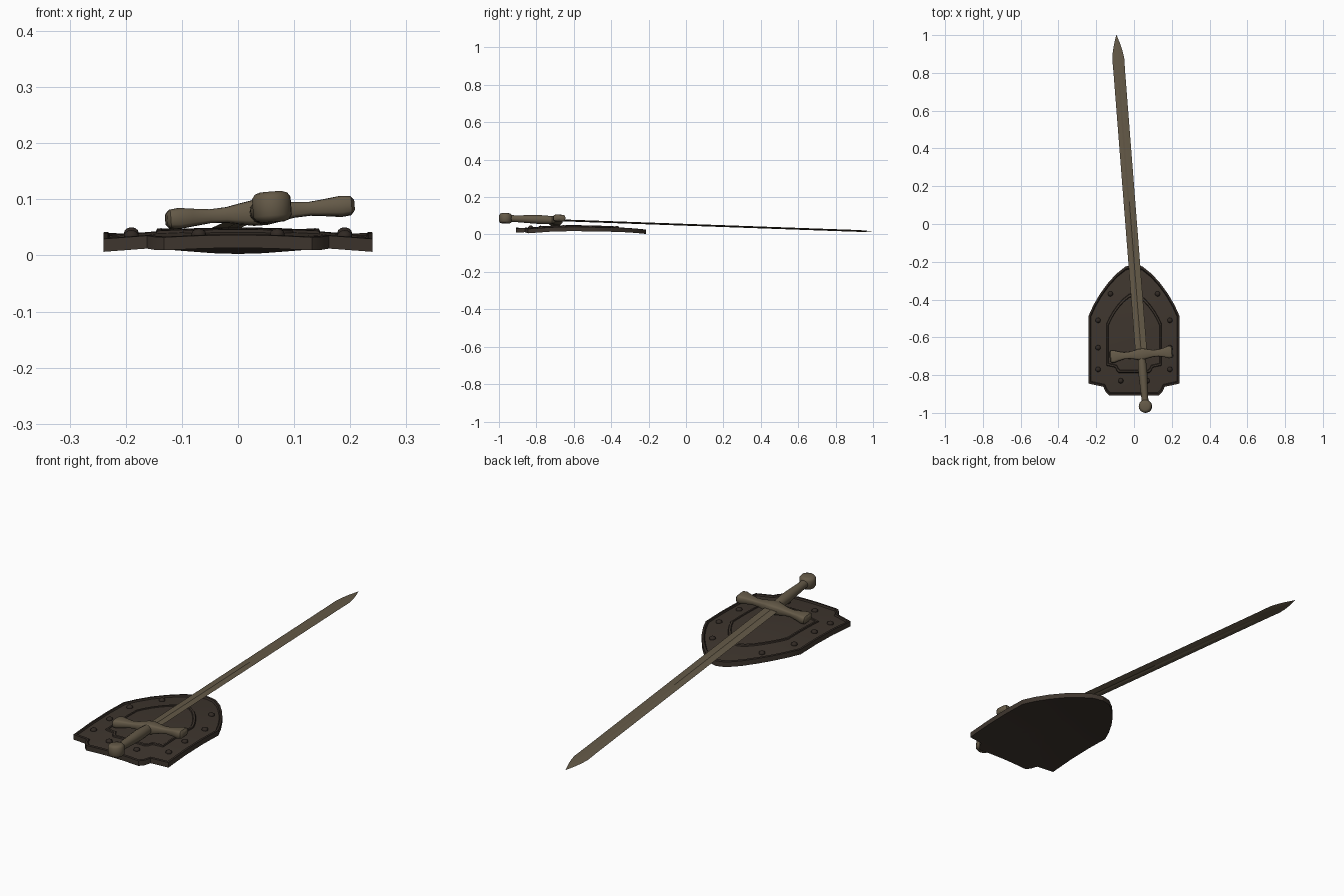
import bpy, bmesh, math
from mathutils import Matrix, Vector

if "Cube" in bpy.data.objects:
    bpy.data.objects.remove(bpy.data.objects["Cube"])


def material(name, rgb):
    m = bpy.data.materials.new(name)
    m.diffuse_color = (*rgb, 1)
    m.use_nodes = True
    m.node_tree.nodes["Principled BSDF"].inputs["Base Color"].default_value = m.diffuse_color
    return m


WOOD = material("dark brown", (0.048, 0.036, 0.027))
TRIM = material("blackened trim", (0.030, 0.022, 0.017))
METAL = material("aged bronze", (0.128, 0.101, 0.064))


def finish(name, bm, mats, angle=35, matrix=None):
    """Turn a bmesh into a named, shaded object."""
    bmesh.ops.recalc_face_normals(bm, faces=bm.faces)
    if matrix:
        bm.transform(matrix)
    me = bpy.data.meshes.new(name)
    bm.to_mesh(me)
    bm.free()
    ob = bpy.data.objects.new(name, me)
    bpy.context.collection.objects.link(ob)
    for m in mats:
        me.materials.append(m)
    bpy.ops.object.select_all(action='DESELECT')
    ob.select_set(True)
    bpy.context.view_layer.objects.active = ob
    bpy.ops.object.shade_smooth_by_angle(angle=math.radians(angle))
    return ob


def loft(rings, dark_bands=()):
    """Skin closed rings of equal length and cap both ends."""
    bm = bmesh.new()
    loops = [[bm.verts.new(p) for p in ring] for ring in rings]
    n = len(loops[0])
    for k in range(len(loops) - 1):
        a, b = loops[k], loops[k + 1]
        for i in range(n):
            j = (i + 1) % n
            f = bm.faces.new((a[i], a[j], b[j], b[i]))
            f.material_index = 1 if k in dark_bands else 0
    bm.faces.new(loops[0])
    bm.faces.new(loops[-1])
    return bm


# ---- Shield: concentric outlines draped over a shallow dome ----
def dome(x, y):
    return 0.032 - 0.24 * x * x - 0.196 * (y + 0.6) ** 2


half = [(0, -.213), (.045, -.225), (.095, -.265), (.14, -.315), (.18, -.37),
        (.215, -.43), (.24, -.485), (.24, -.6), (.24, -.72), (.24, -.845),
        (.162, -.862), (.15, -.89), (.132, -.908), (.06, -.908), (0, -.908)]
outline = half + [(-x, y) for x, y in half[-2:0:-1]]


def shield_ring(scale, lift):
    pts = [(x * scale, -.6 + (y + .6) * scale) for x, y in outline]
    return [(x, y, dome(x, y) + lift) for x, y in pts]


layers = [(.04, 0), (.35, 0), (.7, 0), (1, 0),          # back
          (1, .023), (.965, .023), (.95, .016),          # rim
          (.78, .016), (.61, .016),                      # riveted band
          (.6, .021), (.57, .021), (.56, .018),          # inner border
          (.3, .018), (.04, .018)]                       # centre panel
finish("shield", loft([shield_ring(*l) for l in layers], {4, 5, 8, 10}),
       [WOOD, TRIM], 25)

# Rivets around the band
for i, (x, y) in enumerate([(.125, -.37), (.19, -.51), (.19, -.655),
                            (.19, -.77), (.07, -.83)]):
    for side in (-1, 1):
        bm = bmesh.new()
        bmesh.ops.create_uvsphere(bm, u_segments=10, v_segments=6, radius=.014)
        place = Matrix.Translation((x * side, y, dome(x, y) + .017))
        finish(f"rivet_{i}_{'left' if side < 0 else 'right'}", bm, [TRIM], 60,
               place @ Matrix.Diagonal((1, 1, .75, 1)))

# ---- Sword: local y runs to the tip, origin at the guard ----
along = Vector((-.0782, 1, -.0357)).normalized()
across = Vector((1, .0782, .075))
across = (across - along * across.dot(along)).normalized()
up = across.cross(along)
SWORD = Matrix.Translation((.039, -.69, .0765)) @ \
    Matrix((across, along, up)).transposed().to_4x4()


# Blade with a shallow central fuller
def blade_ring(y, w, fuller):
    t = .0042 * min(1, w / .02)
    upper = [(-w, 0), (-w * .3, t), (0, t * fuller), (w * .3, t), (w, 0)]
    lower = [(x, -z) for x, z in upper[-2:0:-1]]
    return [(x, y, z) for x, z in upper + lower]


finish("blade", loft([blade_ring(*r) for r in [
    (0, .031, .3), (.8, .031, .3), (1.42, .031, .3), (1.5, .031, 1.1),
    (1.57, .032, 1.1), (1.61, .026, 1.1), (1.65, .016, 1.1),
    (1.697, .0008, 1.1)]]), [METAL], 15, SWORD)


# Rounded-square cross-section used by the guard
def rounded(a, b, n=16, power=.5):
    out = []
    for i in range(n):
        c, s = math.cos(math.tau * i / n), math.sin(math.tau * i / n)
        out.append((a * math.copysign(abs(c) ** power, c),
                    b * math.copysign(abs(s) ** power, s)))
    return out


# Crossguard: flared ends, slim necks and a thicker middle
arm = [(.168, .024, .010), (.162, .032, .017), (.145, .033, .019),
       (.122, .025, .016), (.09, .018, .0125), (.06, .019, .014),
       (.035, .024, .019), (.012, .030, .023)]
stations = [(-x, a, b) for x, a, b in arm] + arm[::-1]
finish("crossguard", loft([[(x, y, z) for y, z in rounded(a, b)]
                           for x, a, b in stations]), [METAL], 40, SWORD)

# Grip
grip = [(-.255, .018), (-.215, .0185), (-.15, .0215), (-.09, .024),
        (-.045, .022), (0, .019)]
finish("grip", loft([[(x, y, z) for x, z in rounded(r, r, 14, 1)]
                     for y, r in grip]), [METAL], 40, SWORD)

# Pommel: a rounded upright disc
disc = [(-.027, .02), (-.024, .029), (-.016, .0345), (.016, .0345),
        (.024, .029), (.027, .02)]
finish("pommel", loft([[(x, y - .276, z) for x, y in rounded(r, r, 18, 1)]
                       for z, r in disc]), [METAL], 45, SWORD)
